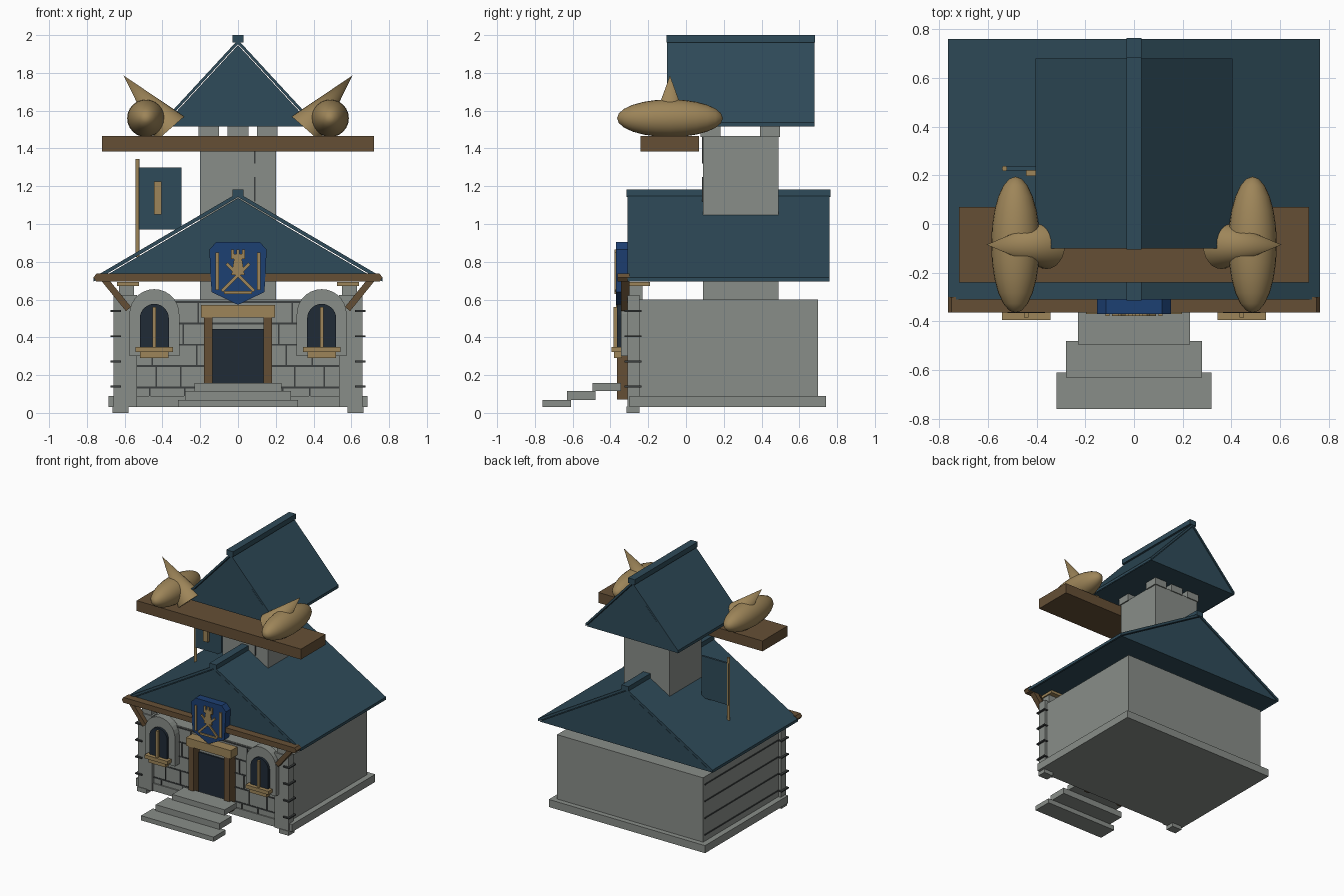
import bpy, bmesh, math, random
from mathutils import Vector

if "Cube" in bpy.data.objects:
    bpy.data.objects.remove(bpy.data.objects["Cube"])
random.seed(4)


def material(name, rgb):
    m = bpy.data.materials.new(name)
    m.use_nodes = True
    m.diffuse_color = (*rgb, 1)
    m.node_tree.nodes["Principled BSDF"].inputs["Base Color"].default_value = (*rgb, 1)
    return m


STONE = material("grey stone", (0.25, 0.27, 0.25))
MORTAR = material("dark mortar", (0.045, 0.05, 0.05))
ROOF = material("slate blue roof", (0.028, 0.07, 0.1))
WOOD = material("brown wood", (0.13, 0.078, 0.036))
TAN = material("tan wood", (0.34, 0.235, 0.1))
GLASS = material("dark opening", (0.014, 0.024, 0.037))
BLUE = material("shield blue", (0.012, 0.05, 0.17))


def finish(name, bm, mat, smooth=False):
    bmesh.ops.recalc_face_normals(bm, faces=bm.faces)
    mesh = bpy.data.meshes.new(name)
    bm.to_mesh(mesh)
    bm.free()
    mesh.materials.append(mat)
    ob = bpy.data.objects.new(name, mesh)
    bpy.context.collection.objects.link(ob)
    if smooth:
        bpy.ops.object.select_all(action="DESELECT")
        ob.select_set(True)
        bpy.context.view_layer.objects.active = ob
        bpy.ops.object.shade_smooth_by_angle(angle=math.radians(40))
    return ob


def prism(name, pts, y0, y1, mat):
    """Extrude an (x, z) outline from y0 to y1."""
    bm = bmesh.new()
    face = bm.faces.new([bm.verts.new((x, y0, z)) for x, z in pts])
    ext = bmesh.ops.extrude_face_region(bm, geom=[face])
    new = [v for v in ext["geom"] if isinstance(v, bmesh.types.BMVert)]
    bmesh.ops.translate(bm, verts=new, vec=(0, y1 - y0, 0))
    return finish(name, bm, mat)


def box(name, x0, x1, y0, y1, z0, z1, mat):
    return prism(name, [(x0, z0), (x1, z0), (x1, z1), (x0, z1)], y0, y1, mat)


def bar(name, a, b, width, y0, y1, mat):
    """A straight bar between two (x, z) points."""
    a, b = Vector(a), Vector(b)
    n = (b - a).orthogonal().normalized() * width / 2
    return prism(name, [a + n, b + n, b - n, a - n], y0, y1, mat)


def arch(cx, half, z0, spring, steps=14):
    pts = [(cx - half, z0), (cx + half, z0)]
    for i in range(steps + 1):
        t = math.pi * i / steps
        pts.append((cx + half * math.cos(t), spring + half * math.sin(t)))
    return pts


def gable_roof(name, half, eave, apex, y0, y1, cap):
    """Two roof slabs over a closed gable core, with a ridge cap."""
    t, gap = 0.022, 0.006
    for side, s in (("left", 1), ("right", -1)):
        prism(f"{name}_{side}_slab", [(0, apex), (s * half, eave + t), (s * half, eave), (0, apex - t)],
              y0, y1, ROOF)
    slope = (apex - eave - t) / half
    top = apex - t - gap
    prism(name + "_gable", [(-(top - eave) / slope, eave), ((top - eave) / slope, eave), (0, top)],
          y0 + 0.004, y1 - 0.004, ROOF)
    box(name + "_ridge", -0.03, 0.03, y0 - 0.004, y1 + 0.004, cap - 0.04, cap, ROOF)


# House body
box("plinth", -0.685, 0.685, -0.3, 0.74, 0.03, 0.09, STONE)
box("house_wall", -0.64, 0.64, -0.29, 0.7, 0.09, 0.6, STONE)

# Mortar joints on the front wall
for i in range(5):
    z = 0.135 + 0.113 * i
    box("front_course_line", -0.56, 0.56, -0.294, -0.288, z - 0.005, z + 0.005, MORTAR)
    for s in (-1, 1):
        for x in (0.25, 0.42):
            jx = s * x + random.uniform(-0.06, 0.06)
            box("front_joint", jx - 0.004, jx + 0.004, -0.294, -0.288, z - 0.113 if i else 0.09, z, MORTAR)

# Corner posts with dark bands
for s in (-1, 1):
    box("corner_post", s * 0.535, s * 0.66, -0.31, -0.245, 0.03, 0.625, STONE)
    box("post_foot", s * 0.58, s * 0.665, -0.315, -0.245, 0, 0.035, STONE)
    box("post_neck", s * 0.55, s * 0.63, -0.3, -0.23, 0.6, 0.672, STONE)
    box("post_cap", s * 0.525, s * 0.64, -0.31, -0.19, 0.672, 0.692, TAN)
    bar("eave_brace", (s * 0.71, 0.71), (s * 0.58, 0.55), 0.035, -0.345, -0.3, WOOD)
    for i in range(4):
        z = 0.14 + 0.133 * i
        box("post_band", s * 0.62, s * 0.675, -0.325, -0.235, z - 0.005, z + 0.005, MORTAR)
for i in range(4):
    z = 0.14 + 0.133 * i
    box("side_course_line", -0.645, -0.638, -0.24, 0.68, z - 0.005, z + 0.005, MORTAR)

# Arched windows
for s in (-1, 1):
    cx = s * 0.443
    prism("window_surround", arch(cx, 0.132, 0.3, 0.523), -0.345, -0.28, STONE)
    prism("window_pane", arch(cx, 0.077, 0.34, 0.5), -0.365, -0.34, GLASS)
    box("window_mullion", cx - 0.009, cx + 0.009, -0.385, -0.36, 0.35, 0.56, TAN)
    box("window_sill", cx - 0.1, cx + 0.1, -0.395, -0.34, 0.322, 0.35, TAN)
    box("window_apron", cx - 0.075, cx + 0.075, -0.38, -0.34, 0.29, 0.322, TAN)

# Door and steps
box("doorway", -0.135, 0.135, -0.302, -0.28, 0.09, 0.445, GLASS)
for s in (-1, 1):
    box("door_jamb", s * 0.135, s * 0.18, -0.365, -0.29, 0.07, 0.505, WOOD)
box("door_lintel", -0.197, 0.197, -0.37, -0.29, 0.505, 0.57, TAN)
for half, y, z0, z1 in ((0.318, -0.76, 0.03, 0.067), (0.28, -0.63, 0.067, 0.115), (0.23, -0.495, 0.115, 0.158)):
    box("step", -half, half, y, y + 0.15, z0, z1, STONE)

# Main roof and front eave beam
gable_roof("main_roof", 0.765, 0.695, 1.165, -0.31, 0.76, 1.183)
prism("eave_beam", [(-0.765, 0.717), (-0.75, 0.695), (0.75, 0.695), (0.765, 0.717), (0.75, 0.737), (-0.75, 0.737)],
      -0.363, -0.3, WOOD)

# Shield with a tower emblem
prism("shield", [(-0.115, 0.905), (0.115, 0.905), (0.152, 0.865), (0.14, 0.64), (0, 0.572), (-0.14, 0.64),
                 (-0.152, 0.865)], -0.37, -0.31, BLUE)
FY, BY = -0.378, -0.365
for s in (-1, 1):
    box("shield_side_bar", s * 0.1, s * 0.118, FY, BY, 0.65, 0.85, TAN)
    bar("shield_crossed_bar", (s * 0.085, 0.645), (-s * 0.06, 0.79), 0.016, FY, BY, TAN)
    box("emblem_merlon", s * 0.022, s * 0.038, FY, BY, 0.835, 0.865, TAN)
box("emblem_merlon", -0.009, 0.009, FY, BY, 0.835, 0.865, TAN)
box("emblem_crown", -0.038, 0.038, FY, BY, 0.815, 0.84, TAN)
prism("emblem_body", [(-0.035, 0.73), (0.035, 0.73), (0.02, 0.82), (-0.02, 0.82)], FY, BY, TAN)
box("emblem_base", -0.075, 0.075, FY, BY, 0.63, 0.645, TAN)

# Tower with merlons
box("tower", -0.2, 0.2, 0.09, 0.49, 0.58, 1.465, STONE)
for x in (-0.155, 0, 0.155):
    for y in (0.13, 0.445):
        box("tower_merlon", x - 0.055, x + 0.055, y - 0.053, y + 0.053, 1.46, 1.52, STONE)
for z0, z1 in ((1.12, 1.25), (1.32, 1.46)):
    box("tower_joint", 0.085, 0.093, 0.085, 0.095, z0, z1, MORTAR)
gable_roof("tower_roof", 0.405, 1.515, 1.975, -0.1, 0.68, 2.0)

# Cross beam with ornaments
box("cross_beam", -0.72, 0.72, -0.24, 0.07, 1.383, 1.465, WOOD)
for s in (-1, 1):
    bm = bmesh.new()
    bmesh.ops.create_uvsphere(bm, u_segments=24, v_segments=12, radius=1)
    for v in bm.verts:
        x, y, z = v.co
        v.co = (s * 0.487 + 0.1 * x, -0.085 + 0.28 * z, 1.56 + 0.1 * y)
    finish("beam_ornament", bm, TAN, True)
    bm = bmesh.new()
    bmesh.ops.create_cone(bm, cap_ends=True, segments=24, radius1=0.1, radius2=0, depth=0.375)
    tip, foot = Vector((s * 0.605, -0.085, 1.785)), Vector((s * 0.36, -0.085, 1.505))
    rot = (tip - foot).to_track_quat("Z", "Y").to_matrix()
    bmesh.ops.rotate(bm, verts=bm.verts, matrix=rot, cent=(0, 0, 0))
    bmesh.ops.translate(bm, verts=bm.verts, vec=(tip + foot) / 2)
    finish("ornament_horn", bm, TAN, True)

# Flag on the roof
bm = bmesh.new()
bmesh.ops.create_cone(bm, cap_ends=True, segments=10, radius1=0.011, radius2=0.011, depth=0.52)
bmesh.ops.translate(bm, verts=bm.verts, vec=(-0.532, 0.228, 1.085))
finish("flag_pole", bm, TAN, True)
box("flag", -0.54, -0.3, 0.22, 0.236, 0.97, 1.3, ROOF)
box("flag_emblem", -0.444, -0.404, 0.198, 0.222, 1.05, 1.225, TAN)
